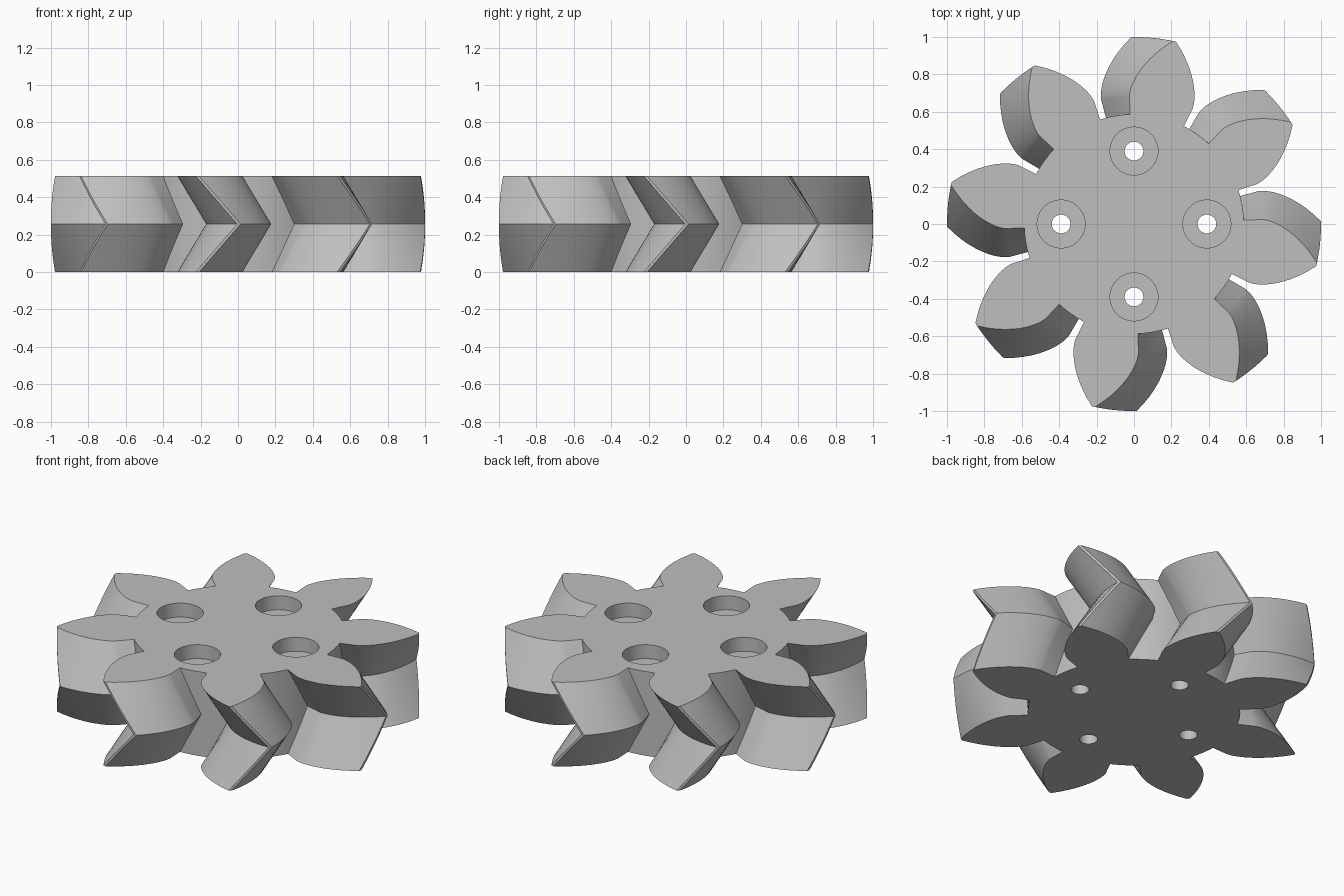
import bpy, bmesh
from math import acos, tan, radians, sin, cos, pi
from mathutils import Matrix

cube = bpy.data.objects.get("Cube")
if cube:
    bpy.data.objects.remove(cube)

TEETH = 8
HEIGHT = 0.513
ROOT_R, BASE_R, TIP_R = 0.587, 0.687, 1.0
BASE_HALF = radians(14.5)
TWIST = radians(12.8)      # lag of the end faces behind the middle
MID_ANGLE = radians(0.3)
LAYERS = 12


def half_angle(r):
    """Half the tooth's angular width at radius r (involute above the base circle)."""
    if r <= BASE_R:
        return BASE_HALF
    a = acos(BASE_R / r)
    return BASE_HALF - (tan(a) - a)


def gear_profile():
    """Polar outline (radius, angle), counter-clockwise."""
    steps = 12
    flank = [ROOT_R] + [BASE_R + (TIP_R - BASE_R) * (i / steps) ** 1.5
                        for i in range(steps + 1)]
    pts = []
    for t in range(TEETH):
        centre = t * 2 * pi / TEETH
        pts += [(r, centre - half_angle(r)) for r in flank]
        pts += [(r, centre + half_angle(r)) for r in reversed(flank)]
        # rounded floor of the gap
        gap = 2 * pi / TEETH - 2 * BASE_HALF
        pts += [(ROOT_R, centre + BASE_HALF + gap * k / 4) for k in (1, 2, 3)]
    return pts


def finish(bm, name):
    bmesh.ops.recalc_face_normals(bm, faces=bm.faces)
    mesh = bpy.data.meshes.new(name)
    bm.to_mesh(mesh)
    bm.free()
    ob = bpy.data.objects.new(name, mesh)
    bpy.context.collection.objects.link(ob)
    return ob


def make_gear():
    """Stack the profile in layers, twisting forward then back (herringbone)."""
    bm = bmesh.new()
    profile = gear_profile()
    rings = []
    for i in range(LAYERS + 1):
        f = i / LAYERS
        turn = MID_ANGLE - TWIST * abs(2 * f - 1)
        rings.append([bm.verts.new((r * cos(a + turn), r * sin(a + turn), f * HEIGHT))
                      for r, a in profile])
    n = len(profile)
    for low, high in zip(rings, rings[1:]):
        for j in range(n):
            k = (j + 1) % n
            bm.faces.new((low[j], low[k], high[k], high[j]))
    bm.faces.new(rings[0][::-1])
    bm.faces.new(rings[-1])
    return finish(bm, "herringbone_gear")


def cut_holes(target, name, radius, z0, z1):
    """Cut four round holes on the bolt circle."""
    bm = bmesh.new()
    for q in range(4):
        place = Matrix.Rotation(q * pi / 2, 4, 'Z') @ Matrix.Translation((0.39, 0, (z0 + z1) / 2))
        bmesh.ops.create_cone(bm, cap_ends=True, segments=48, radius1=radius,
                              radius2=radius, depth=z1 - z0, matrix=place)
    cutter = finish(bm, name)
    cutter.hide_render = True
    mod = target.modifiers.new(name, 'BOOLEAN')
    mod.operation = 'DIFFERENCE'
    mod.solver = 'EXACT'
    mod.object = cutter
    bpy.context.view_layer.objects.active = target
    bpy.ops.object.modifier_apply(modifier=mod.name)
    bpy.data.objects.remove(cutter)


gear = make_gear()
cut_holes(gear, "counterbore_cutter", 0.128, HEIGHT - 0.085, HEIGHT + 0.1)
cut_holes(gear, "bolt_hole_cutter", 0.05, -0.1, HEIGHT + 0.1)

# Plain grey over the whole gear
grey = bpy.data.materials.new("grey_metal")
grey.use_nodes = True
colour = (0.52, 0.52, 0.52, 1)
grey.diffuse_color = colour
grey.node_tree.nodes["Principled BSDF"].inputs["Base Color"].default_value = colour
gear.data.materials.clear()
gear.data.materials.append(grey)

bpy.ops.object.select_all(action='DESELECT')
gear.select_set(True)
bpy.context.view_layer.objects.active = gear
bpy.ops.object.shade_smooth_by_angle(angle=radians(25))
